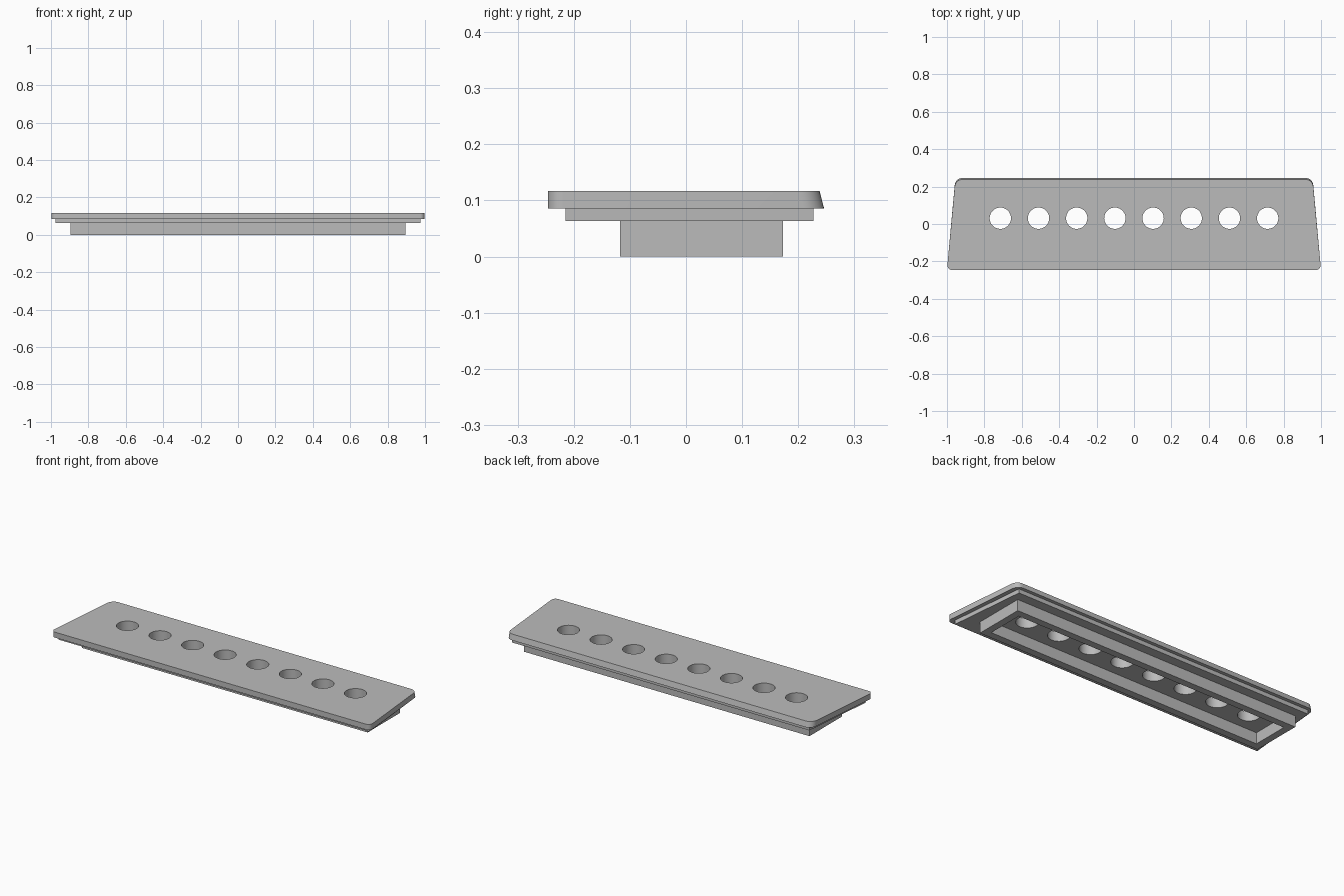
import bpy, bmesh, math
from mathutils import Matrix

cube = bpy.data.objects.get("Cube")
if cube:
    bpy.data.objects.remove(cube, do_unlink=True)

grey = bpy.data.materials.new("plain grey")
grey.use_nodes = True
colour = (0.5, 0.5, 0.5, 1)
grey.diffuse_color = colour
grey.node_tree.nodes["Principled BSDF"].inputs["Base Color"].default_value = colour


def finish(bm, name):
    bmesh.ops.recalc_face_normals(bm, faces=bm.faces)
    mesh = bpy.data.meshes.new(name)
    bm.to_mesh(mesh)
    bm.free()
    mesh.materials.append(grey)
    ob = bpy.data.objects.new(name, mesh)
    bpy.context.collection.objects.link(ob)
    return ob


def trapezoid(name, front_x, back_x, y0, y1, z0, z1, lean=0.0, radii=None):
    """Prism narrowing to the back; lean pulls the top back edge forward."""
    bm = bmesh.new()
    plan = [(-front_x, y0), (front_x, y0), (back_x, y1), (-back_x, y1)]
    low = [bm.verts.new((x, y, z0)) for x, y in plan]
    high = [bm.verts.new((x, y - (lean if y > 0 else 0), z1)) for x, y in plan]
    bm.faces.new(low)
    bm.faces.new(high)
    for i in range(4):
        j = (i + 1) % 4
        bm.faces.new((low[i], low[j], high[j], high[i]))
    if radii:
        # Round the front pair of upright corners, then the back pair
        for side, radius in zip((-1, 1), radii):
            edges = [e for e in bm.edges
                     if abs(e.verts[0].co.z - e.verts[1].co.z) > 0.01
                     and all(v.co.y * side > 0 for v in e.verts)
                     and all(abs(abs(v.co.x) - (front_x if side < 0 else back_x)) < 1e-4
                             for v in e.verts)]
            bmesh.ops.bevel(bm, geom=edges, offset=radius, segments=8,
                            profile=0.5, affect='EDGES')
    return finish(bm, name)


def apply_cut(ob, cutter):
    mod = ob.modifiers.new("holes", 'BOOLEAN')
    mod.object = cutter
    mod.operation = 'DIFFERENCE'
    mod.solver = 'EXACT'
    bpy.context.view_layer.objects.active = ob
    bpy.ops.object.modifier_apply(modifier=mod.name)


# Stepped plate: rounded top cover over a slightly smaller ledge
cover = trapezoid("top_cover", 1.0, 0.955, -0.246, 0.246, 0.086, 0.117,
                  lean=0.008, radii=(0.028, 0.036))
ledge = trapezoid("lower_ledge", 0.975, 0.932, -0.215, 0.227, 0.063, 0.086)

# Row of eight round through holes
bm = bmesh.new()
for i in range(8):
    bmesh.ops.create_cone(bm, cap_ends=True, segments=48, radius1=0.057,
                          radius2=0.057, depth=0.3,
                          matrix=Matrix.Translation(((i - 3.5) * 0.2042, 0.031, 0.1)))
cutter = finish(bm, "hole_cutter")
for part in (cover, ledge):
    apply_cut(part, cutter)
bpy.data.objects.remove(cutter, do_unlink=True)

# Rectangular rim underneath, open at the bottom
bm = bmesh.new()
rings = []
for inset in (0.0, 0.04):
    x, y0, y1 = 0.895 - inset, -0.118 + inset, 0.173 - inset
    for z in (0.0, 0.063):
        rings.append([bm.verts.new((px, py, z))
                      for px, py in ((-x, y0), (x, y0), (x, y1), (-x, y1))])
outer_low, outer_high, inner_low, inner_high = rings
for a, b in ((outer_low, outer_high), (inner_low, inner_high),
             (outer_low, inner_low), (outer_high, inner_high)):
    for i in range(4):
        j = (i + 1) % 4
        bm.faces.new((a[i], a[j], b[j], b[i]))
rim = finish(bm, "bottom_rim")

# Smooth the round corners and hole walls, keep edges sharp
bpy.ops.object.select_all(action='DESELECT')
for part in (cover, ledge, rim):
    part.select_set(True)
bpy.context.view_layer.objects.active = cover
bpy.ops.object.shade_smooth_by_angle(angle=math.radians(30))
